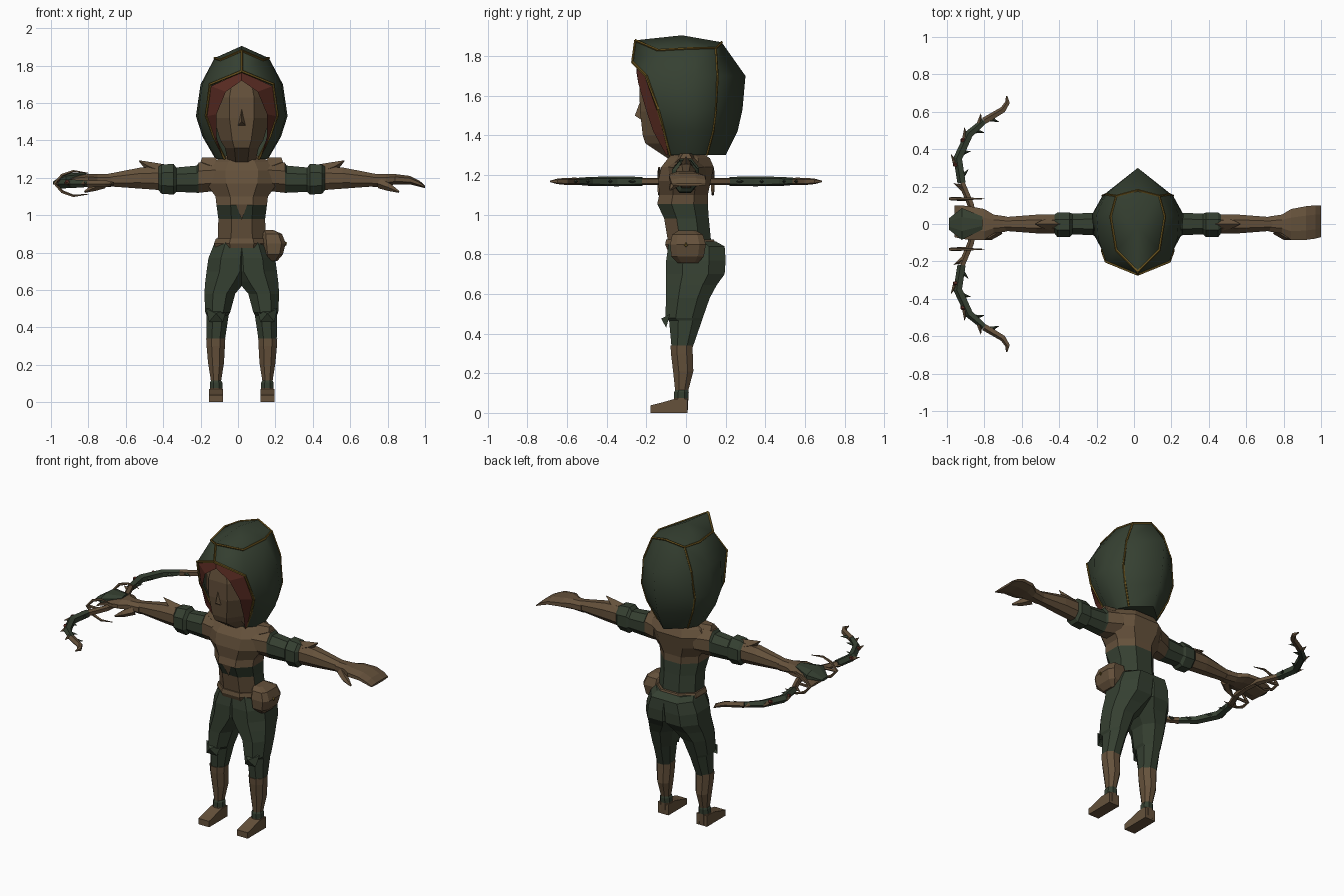
import bpy
import bmesh
from math import cos, sin, tau, radians
from mathutils import Vector

default_cube = bpy.data.objects.get("Cube")
if default_cube:
    bpy.data.objects.remove(default_cube, do_unlink=True)

BODY_X = 0.02   # the body stands slightly off centre
UP = Vector((0, 0, 1))
ALONG_Y = Vector((0, 1, 0))


def material(name, red, green, blue):
    mat = bpy.data.materials.new(name)
    mat.use_nodes = True
    colour = (red, green, blue, 1)
    mat.diffuse_color = colour
    shader = mat.node_tree.nodes["Principled BSDF"]
    shader.inputs["Base Color"].default_value = colour
    shader.inputs["Roughness"].default_value = 0.9
    return mat


BROWN = material("leather brown", .13, .083, .044)
GREEN = material("forest green", .036, .051, .031)
RED = material("auburn red", .1, .024, .016)
GOLD = material("dull gold", .15, .092, .014)


def build(name, verts, faces, mats, rule=None, mirror=None, smooth=None):
    """Make a mesh object; rule(centre, normal) picks each face's material."""
    mesh = bpy.data.meshes.new(name)
    mesh.from_pydata([tuple(v) for v in verts], [], faces)
    bm = bmesh.new()
    bm.from_mesh(mesh)
    bmesh.ops.recalc_face_normals(bm, faces=bm.faces)
    bm.to_mesh(mesh)
    bm.free()
    for mat in mats:
        mesh.materials.append(mat)
    for face in mesh.polygons:
        if rule:
            face.material_index = int(rule(face.center, face.normal))
        face.use_smooth = smooth is not None
    if smooth is not None:
        mesh.set_sharp_from_angle(angle=radians(smooth))
    obj = bpy.data.objects.new(name, mesh)
    obj.location.x = BODY_X
    bpy.context.collection.objects.link(obj)
    if mirror:
        mod = obj.modifiers.new("Mirror", 'MIRROR')
        mod.use_axis = [axis == mirror for axis in "xyz"]
        mod.merge_threshold = 0.0005
    return obj


def skin(name, rings, mats, **options):
    """Bridge equal rings and cap both ends."""
    n = len(rings[0])
    faces = [(r * n + i, r * n + (i + 1) % n, (r + 1) * n + (i + 1) % n, (r + 1) * n + i)
             for r in range(len(rings) - 1) for i in range(n)]
    last = (len(rings) - 1) * n
    faces += [tuple(range(n)), tuple(range(last, last + n))]
    return build(name, [v for ring in rings for v in ring], faces, mats, **options)


def loft(name, axis, stations, mats, chamfer=.28, **options):
    """Stations are (position, low a, high a, low b, high b) chamfered boxes."""
    rings = []
    for at, a0, a1, b0, b1 in stations:
        ca, cb = chamfer * (a1 - a0), chamfer * (b1 - b0)
        flat = [(a0 + ca, b0), (a1 - ca, b0), (a1, b0 + cb), (a1, b1 - cb),
                (a1 - ca, b1), (a0 + ca, b1), (a0, b1 - cb), (a0, b0 + cb)]
        rings.append([(at, a, b) if axis == "x" else (a, b, at) for a, b in flat])
    return skin(name, rings, mats, **options)


def tube(name, points, radii, mat, sides=5, ref=UP, **options):
    points = [Vector(p) for p in points]
    if not isinstance(radii, (list, tuple)):
        radii = [radii] * len(points)
    rings = []
    for i, (point, radius) in enumerate(zip(points, radii)):
        tangent = points[min(i + 1, len(points) - 1)] - points[max(i - 1, 0)]
        u = tangent.cross(ref).normalized()
        v = tangent.cross(u).normalized()
        rings.append([point + radius * (u * cos(tau * k / sides) + v * sin(tau * k / sides))
                      for k in range(sides)])
    return skin(name, rings, [mat], **options)


# Hood: four rings from the face opening round to the back, then a crown panel
rings = []
for z, width, rim_x, rim_y, back in [(1.3, .14, .09, -.08, .2), (1.42, .21, .15, -.11, .26),
                                     (1.53, .245, .19, -.14, .285), (1.7, .22, .17, -.2, .3)]:
    rings.append([(rim_x, rim_y, z), (width * .96, rim_y * .4, z), (width, .05, z),
                  (width * .77, back * .53, z), (0, back, z)])
panel = [(0, -.255, 1.88), (.115, -.14, 1.83), (.145, .04, 1.84), (.115, .15, 1.84), (0, .18, 1.87)]
peak, crown, throat = (0, -.27, 1.77), (0, -.02, 1.905), (0, -.08, 1.3)
verts = [v for ring in rings + [panel] for v in ring] + [peak, crown, throat]
PEAK, CROWN, THROAT = range(len(verts) - 3, len(verts))
top, under = 5 * len(rings), 5 * (len(rings) - 1)
faces = [(5 * r + c, 5 * r + c + 1, 5 * r + c + 6, 5 * r + c + 5)
         for r in range(len(rings)) for c in range(4) if r < 3 or c > 0]
faces += [(top + c, top + c + 1, CROWN) for c in range(4)]
faces += [(under, under + 1, top + 1), (PEAK, under, top + 1, top), (0, 1, 2, 3, 4, THROAT)]
build("hood", verts, faces, [GREEN], mirror="x", smooth=38)

# Gold piping along the hood seams
tube("hood_rim_trim", [ring[0] for ring in rings] + [peak], .008, GOLD, mirror="x")
tube("hood_crown_trim", panel, .007, GOLD, mirror="x")
tube("hood_side_trim", [ring[3] for ring in rings] + [panel[3]], .006, GOLD, mirror="x")
tube("hood_brow_trim", [peak, panel[0]], .007, GOLD)

# Head, nose and hair
loft("head", "z", [(1.27, -.07, .07, -.07, .06), (1.36, -.09, .09, -.205, .08),
                   (1.4, -.115, .115, -.218, .1), (1.52, -.15, .15, -.232, .1),
                   (1.63, -.15, .15, -.235, .1), (1.75, -.1, .1, -.215, .1)], [BROWN])
build("nose", [(0, -.232, 1.57), (-.02, -.228, 1.48), (.02, -.228, 1.48), (0, -.258, 1.5)],
      [(0, 1, 3), (0, 3, 2), (1, 2, 3)], [BROWN])
outer = [(0, -.25, 1.765), (.165, -.195, 1.69), (.185, -.145, 1.53), (.145, -.11, 1.41), (.1, -.09, 1.3)]
inner = [(0, -.25, 1.72), (.085, -.24, 1.66), (.135, -.205, 1.54), (.135, -.165, 1.42), (.1, -.1, 1.3)]
build("hair", outer + inner, [(i, i + 1, i + 6, i + 5) for i in range(4)], [RED], mirror="x")

# Torso with a corset that is green except for its lower front


def corset(centre, normal):
    return centre.z < 1.05 and not (normal.y < -.3 and centre.z < .98)


loft("torso", "z", [(z, -w, w, front, back) for z, w, front, back in [
    (.83, .13, -.085, .13), (.98, .125, -.11, .115), (1.055, .135, -.145, .11),
    (1.1, .14, -.135, .11), (1.17, .19, -.14, .125), (1.24, .2, -.125, .14),
    (1.285, .16, -.09, .12), (1.32, .08, -.06, .07)]], [BROWN, GREEN], rule=corset)
build("corset_notch", [(-.03, -.146, 1.058), (.03, -.146, 1.058), (0, -.12, .975)],
      [(0, 1, 2)], [BROWN])
loft("belt", "z", [(.825, -.14, .14, -.095, .14), (.85, -.148, .148, -.105, .15),
                   (.875, -.138, .138, -.1, .14)], [BROWN])
loft("pouch", "z", [(.755, .13, .19, -.04, .06), (.79, .12, .22, -.075, .09),
                    (.85, .11, .235, -.08, .1), (.9, .11, .215, -.07, .085),
                    (.92, .11, .17, -.04, .05)], [BROWN], chamfer=.18)
tube("pouch_clasp", [(.22, 0, .85), (.24, 0, .845)], [.016, .008], GOLD, sides=4)

# Trousers, with a flared guard at each knee
loft("trouser_leg", "z", [(.865, -.06, .135, -.085, .15), (.84, -.06, .15, -.09, .195),
                          (.77, -.06, .178, -.1, .2), (.7, -.06, .188, -.1, .195),
                          (.645, -.02, .195, -.1, .155), (.58, .035, .2, -.1, .12),
                          (.48, .062, .195, -.105, .085), (.465, .07, .188, -.085, .08),
                          (.32, .092, .187, -.072, .03)], [GREEN], mirror="x")
build("knee_guard", [(.08, -.08, .5), (.19, -.08, .5), (.175, -.1, .43), (.1, -.1, .43),
                     (.137, -.125, .475)],
      [(0, 1, 4), (1, 2, 4), (2, 3, 4), (3, 0, 4)], [GREEN], mirror="x")

# Boots with a wrapped ankle, and feet
loft("boot", "z", [(.34, .088, .19, -.078, .034), (.3, .09, .188, -.076, .034),
                   (.21, .095, .18, -.065, .037), (.115, .11, .165, -.055, .012),
                   (.105, .104, .17, -.06, .014), (.075, .104, .17, -.06, .012),
                   (0, .1, .172, -.06, .008)],
     [BROWN, GREEN], rule=lambda c, n: .07 < c.z < .112, mirror="x")
foot_profile = [(.008, 0), (-.18, 0), (-.18, .038), (-.13, .05), (-.06, .07), (.008, .07)]
skin("foot", [[(x, y, z) for y, z in foot_profile] for x in (.1, .175)], [BROWN], mirror="x")

# Arms: leather shoulder, green sleeve with elbow cuff, leather bracer
loft("arm", "x", [(.14, -.09, .1, 1.13, 1.285), (.23, -.065, .065, 1.12, 1.282),
                  (.24, -.06, .06, 1.12, 1.265), (.35, -.055, .055, 1.125, 1.255),
                  (.365, -.07, .062, 1.11, 1.275), (.43, -.07, .062, 1.115, 1.27),
                  (.445, -.05, .05, 1.135, 1.26), (.54, -.05, .05, 1.142, 1.255),
                  (.72, -.036, .036, 1.155, 1.22)],
     [BROWN, GREEN], rule=lambda c, n: .23 < c.x < .44, mirror="x")
tube("bracer_flap", [(.43, 0, 1.235), (.5, 0, 1.262), (.55, 0, 1.292)], [.04, .025, .002],
     BROWN, sides=4, mirror="x")
tube("shoulder_flap", [(.15, 0, 1.26), (.22, .0, 1.285)], [.06, .03], BROWN, sides=6, mirror="x")

# Mitten hands
loft("hand", "x", [(.7, -.04, .04, 1.15, 1.22), (.77, -.05, .05, 1.155, 1.22),
                   (.82, -.085, .08, 1.165, 1.22), (.9, -.085, .095, 1.165, 1.21),
                   (.95, -.078, .1, 1.152, 1.185), (.98, -.07, .1, 1.145, 1.158)],
     [BROWN], mirror="x")
tube("thumb", [(.74, -.03, 1.17), (.79, -.065, 1.15), (.84, -.08, 1.125)], [.028, .022, .006],
     BROWN, mirror="x")

# Bow lying flat in the right hand, one limb mirrored to the other side
BOW_Z = 1.168
path = [Vector((x, y, BOW_Z)) for x, y in [(-.7, .685), (-.695, .65), (-.72, .61), (-.82, .55),
                                           (-.9, .48), (-.96, .35), (-.94, .22), (-.89, .1), (-.88, 0)]]
tube("bow_tip", path[:4], [.004, .014, .018, .02], BROWN, mirror="y")
tube("bow_limb", path[3:7], [.018, .024, .026, .024], GREEN, mirror="y")
tube("bow_grip", path[6:], .019, BROWN, mirror="y")
loft("grip_leaf", "x", [(-1.01, -.03, .03, 1.165, 1.18), (-.94, -.085, .085, 1.17, 1.225),
                        (-.83, -.03, .04, 1.2, 1.228)], [GREEN])

# Thorns, leaves and berries along each limb
for i in range(3, 7):
    along = (path[i - 1] - path[i]).normalized()
    side = along.cross(UP)
    for sign, mat in ((1, GREEN), (-1, BROWN)):
        start = path[i] + along * .03 * sign
        tube("bow_thorn", [start, start + along * .035 + side * sign * .045], [.016, .001],
             mat, sides=4, mirror="y")
for i in (4, 5):
    spot = path[i].lerp(path[i + 1], .25)
    tube("bow_berry", [spot, spot + Vector((-.03, 0, .012))], [.02, .01], RED, mirror="y")

# Thin curved tines guarding the hand
tube("hand_guard", [(-.82, .135, 1.225), (-.9, .135, 1.236), (-.96, .135, 1.215), (-1, .135, 1.17),
                    (-.96, .135, 1.125), (-.9, .135, 1.103), (-.82, .135, 1.112)],
     [.002, .007, .009, .01, .009, .007, .002], BROWN, ref=ALONG_Y, mirror="y")
tube("guard_stem", [(-1, .135, 1.17), (-.9, .13, BOW_Z)], .009, BROWN, mirror="y")
